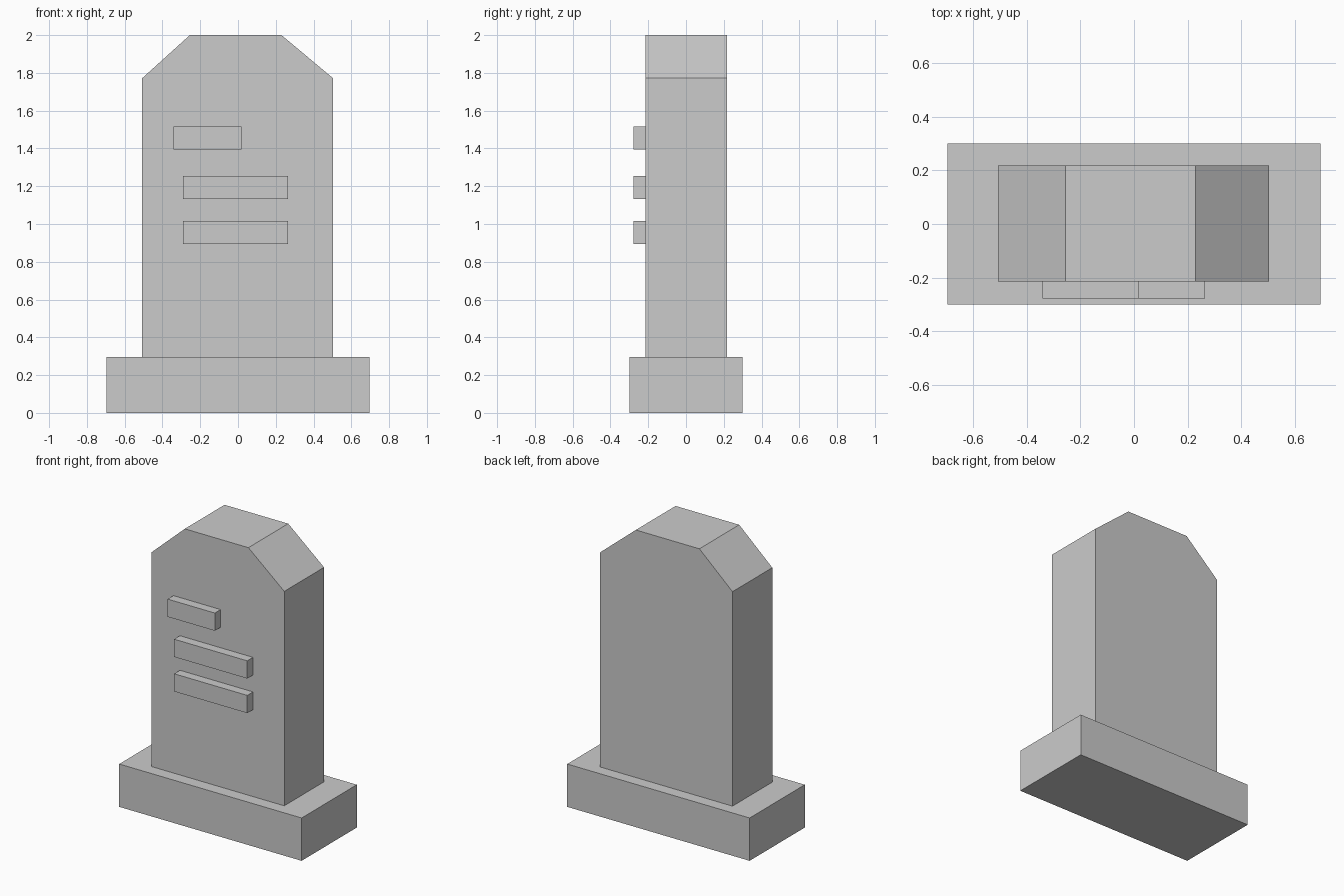
import bpy
import bmesh

if "Cube" in bpy.data.objects:
    bpy.data.objects.remove(bpy.data.objects["Cube"], do_unlink=True)

# Plain grey stone
stone = bpy.data.materials.new("grey_stone")
stone.use_nodes = True
colour = (0.6, 0.6, 0.6, 1)
stone.diffuse_color = colour
stone.node_tree.nodes["Principled BSDF"].inputs["Base Color"].default_value = colour


def prism(name, outline, y_front, y_back):
    """Extrude an (x, z) outline from y_front to y_back."""
    bm = bmesh.new()
    face = bm.faces.new([bm.verts.new((x, y_front, z)) for x, z in outline])
    extruded = bmesh.ops.extrude_face_region(bm, geom=[face])["geom"]
    verts = [g for g in extruded if isinstance(g, bmesh.types.BMVert)]
    bmesh.ops.translate(bm, verts=verts, vec=(0, y_back - y_front, 0))
    bmesh.ops.recalc_face_normals(bm, faces=bm.faces)
    mesh = bpy.data.meshes.new(name)
    bm.to_mesh(mesh)
    bm.free()
    mesh.materials.append(stone)
    obj = bpy.data.objects.new(name, mesh)
    bpy.context.collection.objects.link(obj)
    return obj


def box(name, x0, x1, z0, z1, y_front, y_back):
    return prism(name, [(x0, z0), (x1, z0), (x1, z1), (x0, z1)], y_front, y_back)


# Plinth
box("plinth", -0.695, 0.695, 0, 0.295, -0.3, 0.3)

# Upright slab with sloped shoulders
prism("slab", [(-0.507, 0.295), (0.503, 0.295), (0.503, 1.772), (0.23, 2),
               (-0.255, 2), (-0.507, 1.772)], -0.215, 0.218)

# Raised bars on the front
bars = {"upper_bar": (-0.342, 0.018, 1.395),
        "middle_bar": (-0.292, 0.265, 1.132),
        "lower_bar": (-0.292, 0.265, 0.894)}
for name, (x0, x1, z) in bars.items():
    box(name, x0, x1, z, z + 0.122, -0.278, -0.215)
